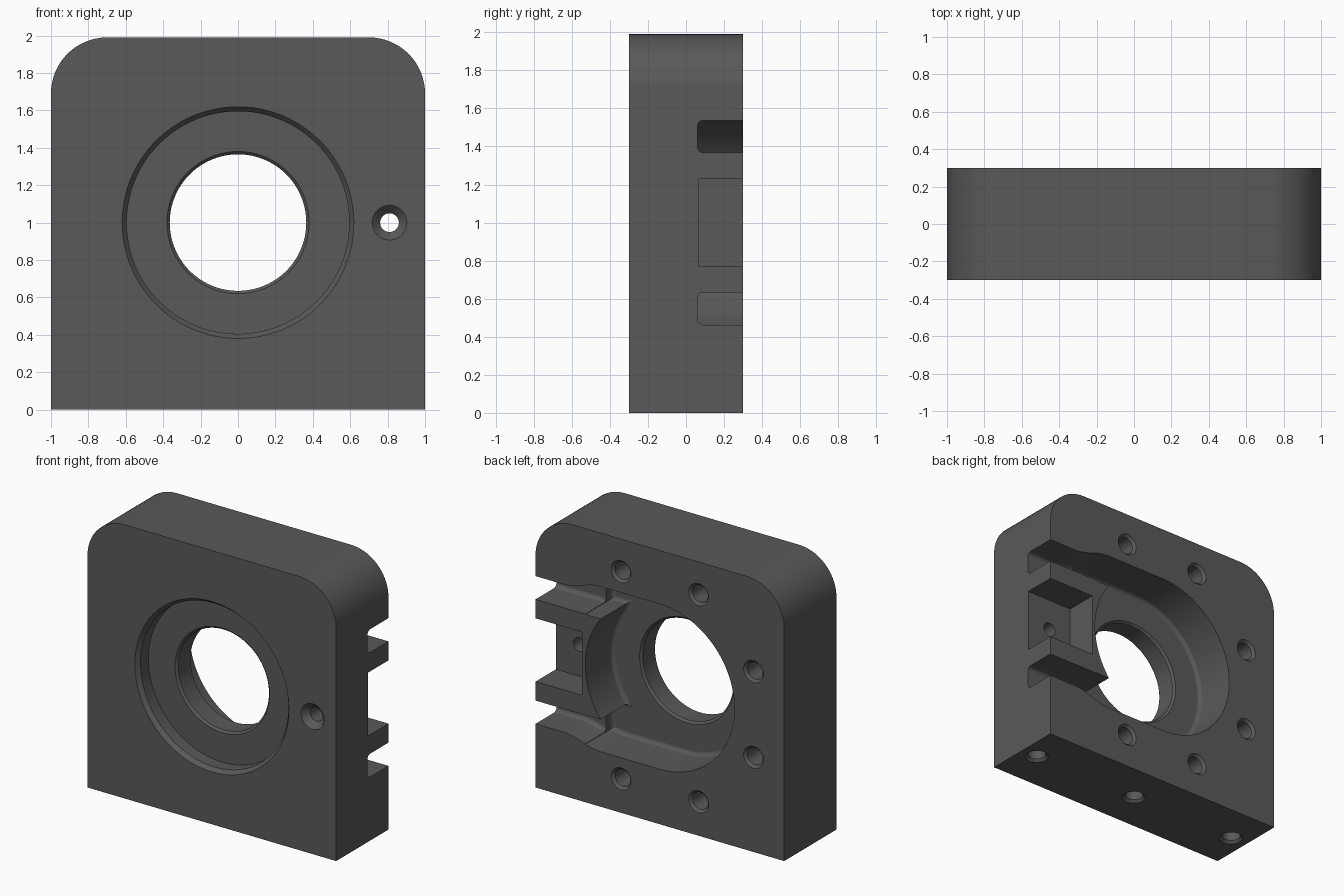
import bpy, bmesh, math
from mathutils import Vector

cube = bpy.data.objects.get("Cube")
if cube:
    bpy.data.objects.remove(cube, do_unlink=True)

MID = 1.0          # height of the bore axis
HALF_T = 0.3       # half thickness of the plate

steel = bpy.data.materials.new("dark grey")
steel.use_nodes = True
GREY = (0.1, 0.1, 0.1, 1)
steel.diffuse_color = GREY
steel.node_tree.nodes["Principled BSDF"].inputs["Base Color"].default_value = GREY


def arc(r, a0, a1, n, cx=0, cz=0):
    """Points on an arc, angles in degrees."""
    angles = [math.radians(a0 + (a1 - a0) * i / n) for i in range(n + 1)]
    return [(cx + r * math.cos(a), cz + r * math.sin(a)) for a in angles]


def loft(rings):
    """Closed solid through a list of equal rings of points, capped at both ends."""
    bm = bmesh.new()
    rows = [[bm.verts.new(p) for p in ring] for ring in rings]
    n = len(rows[0])
    for low, high in zip(rows, rows[1:]):
        for i in range(n):
            j = (i + 1) % n
            bm.faces.new((low[i], low[j], high[j], high[i]))
    bm.faces.new(rows[0][::-1])
    bm.faces.new(rows[-1])
    bmesh.ops.recalc_face_normals(bm, faces=bm.faces)
    return bm


def finish(bm, name):
    mesh = bpy.data.meshes.new(name)
    bm.to_mesh(mesh)
    bm.free()
    mesh.materials.append(steel)
    ob = bpy.data.objects.new(name, mesh)
    bpy.context.scene.collection.objects.link(ob)
    return ob


def prism(name, outline, y0, y1, fillet=0):
    """Extrude an xz outline from y0 to y1, optionally rounding the y0 rim."""
    bm = loft([[(x, y, z) for x, z in outline] for y in (y0, y1)])
    if fillet:
        rim = [e for e in bm.edges if all(abs(v.co.y - y0) < 1e-5 for v in e.verts)]
        bmesh.ops.bevel(bm, geom=rim, offset=fillet, segments=4, profile=0.5,
                        affect='EDGES')
    return finish(bm, name)


def lathe(name, profile, loc, direction, steps=32):
    """Revolve (radius, depth) points around an axis pointing into the plate."""
    turn = Vector(direction).to_track_quat('Z', 'Y')
    rings = [[turn @ Vector((x, y, depth)) + Vector(loc)
              for x, y in arc(r, 0, 360, steps)[:-1]] for r, depth in profile]
    return finish(loft(rings), name)


def volume(mesh):
    bm = bmesh.new()
    bm.from_mesh(mesh)
    result = bm.calc_volume()
    bm.free()
    return result


def cut(target, cutter):
    """Subtract the cutter with the first solver that removes a sensible volume."""
    before, limit = volume(target.data), volume(cutter.data)
    for solver in ('EXACT', 'MANIFOLD', 'FLOAT'):
        mod = target.modifiers.new("cut", 'BOOLEAN')
        mod.operation = 'DIFFERENCE'
        mod.solver = solver
        mod.object = cutter
        graph = bpy.context.evaluated_depsgraph_get()
        mesh = bpy.data.meshes.new_from_object(target.evaluated_get(graph))
        target.modifiers.remove(mod)
        if 1e-6 < before - volume(mesh) < limit * 1.01:
            target.data = mesh
            break
    bpy.data.objects.remove(cutter, do_unlink=True)


# Plate with rounded upper corners
TOP, R = 1.99, 0.3
outline = [(-1, 0), (1, 0)]
outline += arc(R, 0, 90, 16, 1 - R, TOP - R) + arc(R, 90, 180, 16, R - 1, TOP - R)
body = prism("bearing_plate", outline, -HALF_T, HALF_T)

cutters = []

# Rear pocket: round on one side, flaring into two side slots around an island
PR, STEP_X, IN_Z, OUT_Z = 0.6, 0.6, 0.365, 0.54


def flare(x):
    t = min(max((x - .48) / .3, 0), 1)
    return PR + (OUT_Z - PR) * t * t * (3 - 2 * t)


xs = [.48 + .03 * i for i in range(11)]
upper = [(x, flare(x)) for x in xs if x < STEP_X + .001]
a = math.degrees(math.asin(IN_Z / PR))
pocket = arc(PR, -a, a, 24) + [(STEP_X, IN_Z)] + upper[::-1]
pocket += arc(PR, 90, 270, 48)
pocket += [(x, -z) for x, z in upper] + [(STEP_X, -IN_Z)]
cutters.append(prism("pocket_cutter", [(x, MID + z) for x, z in pocket],
                     -.01, .4, .03))

# Slots sit a hair inside the pocket walls
GAP = .003
slot = [(1.1, IN_Z + GAP), (.52, IN_Z + GAP)]
slot += [(x, flare(x) - GAP) for x in [.52] + xs[2:]] + [(1.1, OUT_Z - GAP)]
for s in (1, -1):
    cutters.append(prism("slot_cutter", [(x, MID + s * z) for x, z in slot],
                         .06, .4, .03))

# Square notch in the island
N = .23
notch = [(.625, MID - N), (1.1, MID - N), (1.1, MID + N), (.625, MID + N)]
cutters.append(prism("notch_cutter", notch, .065, .4))

# Stepped bore through the front
bore = [(.66, -.05), (.595, .03), (.595, .12), (.38, .12), (.365, .135),
        (.365, .275), (.4, .31), (.4, .4)]
cutters.append(lathe("bore_cutter", bore, (0, -HALF_T, MID), (0, 1, 0), 96))

# Countersunk hole from the front into the notch
sink = [(.143, -.05), (.05, .043), (.05, .5)]
cutters.append(lathe("countersink_cutter", sink, (.81, -HALF_T, MID), (0, 1, 0)))

# Blind screw holes on the back and underside
screw = [(.13, -.05), (.062, .018), (.062, .32)]
for k in range(1, 7):
    ang = math.radians(22.5 + 45 * k)
    pos = (.815 * math.cos(ang), HALF_T, MID + .815 * math.sin(ang))
    cutters.append(lathe("screw_cutter", screw, pos, (0, -1, 0)))
for x in (-.87, 0, .87):
    cutters.append(lathe("base_screw_cutter", screw, (x, 0, 0), (0, 0, 1)))

for cutter in cutters:
    cut(body, cutter)

# Smooth the rounds, keep the machined edges sharp
bpy.ops.object.select_all(action='DESELECT')
bpy.context.view_layer.objects.active = body
body.select_set(True)
bpy.ops.object.shade_smooth_by_angle(angle=math.radians(30))
weighted = body.modifiers.new("weighted_normals", 'WEIGHTED_NORMAL')
weighted.keep_sharp = True
